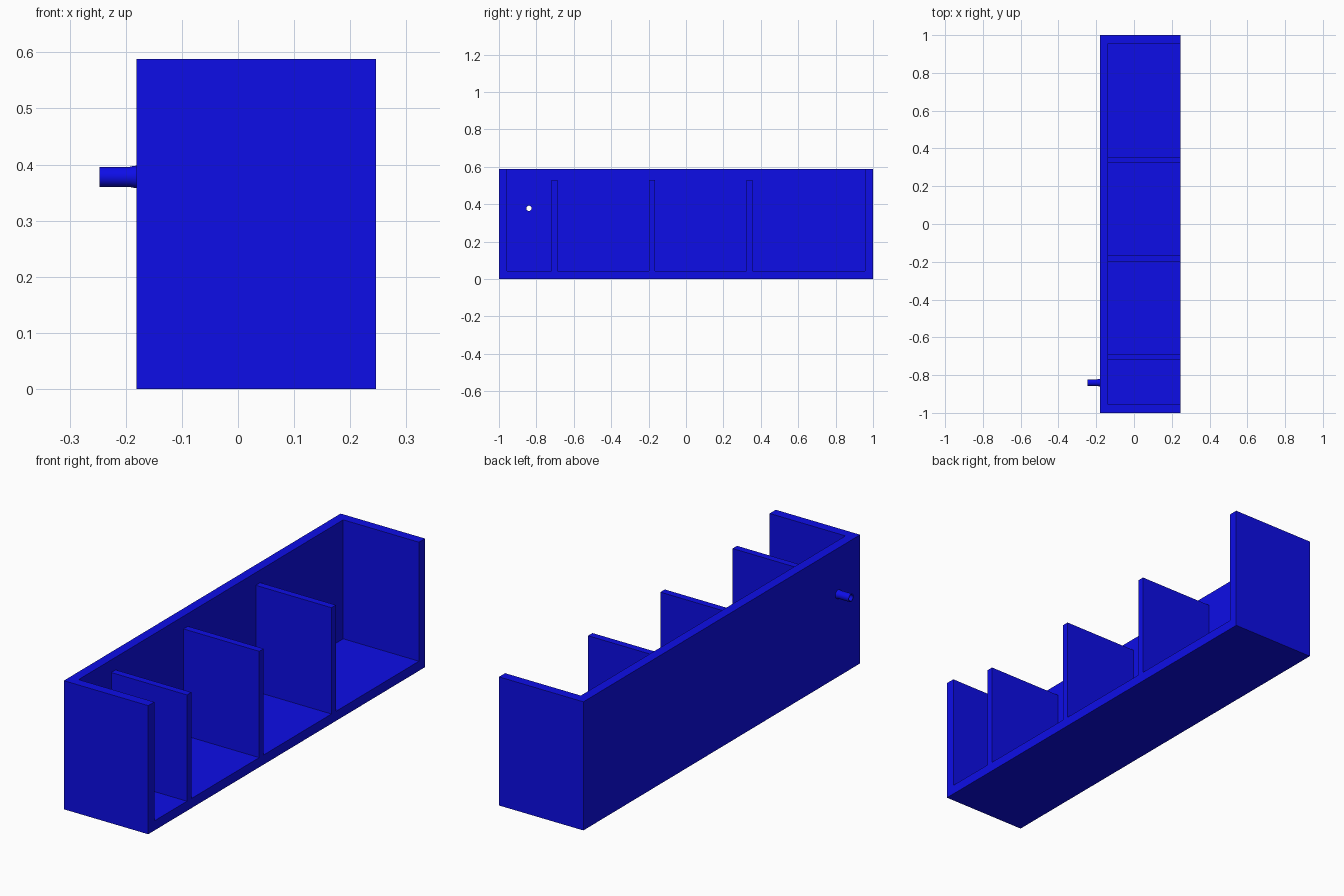
import bpy, bmesh, math
from mathutils import Matrix

if "Cube" in bpy.data.objects:
    bpy.data.objects.remove(bpy.data.objects["Cube"])

blue = bpy.data.materials.new("deep blue")
blue.diffuse_color = (0.004, 0.004, 0.8, 1)
blue.use_nodes = True
blue.node_tree.nodes["Principled BSDF"].inputs["Base Color"].default_value = blue.diffuse_color

X0, X1 = -0.181, 0.246      # closed back side, open side
H, T = 0.588, 0.044         # height, wall thickness
PY, PZ = -0.84, 0.378       # pipe axis
BORE = 0.014


def finish(name, bm):
    mesh = bpy.data.meshes.new(name)
    bmesh.ops.recalc_face_normals(bm, faces=bm.faces[:])
    bm.to_mesh(mesh)
    bm.free()
    obj = bpy.data.objects.new(name, mesh)
    mesh.materials.append(blue)
    bpy.context.collection.objects.link(obj)
    return obj


def box(name, lo, hi):
    bm = bmesh.new()
    size = [b - a for a, b in zip(lo, hi)]
    mid = [(a + b) / 2 for a, b in zip(lo, hi)]
    bmesh.ops.create_cube(bm, size=1, matrix=Matrix.Translation(mid) @ Matrix.Diagonal((*size, 1)))
    return finish(name, bm)


def revolve_x(name, profile, n=32):
    # closed profile of (x, radius) points spun around the pipe axis
    bm = bmesh.new()
    rings = [[bm.verts.new((x, PY + r * math.cos(2 * math.pi * i / n),
                            PZ + r * math.sin(2 * math.pi * i / n)))
              for i in range(n)] for x, r in profile]
    for a, b in zip(rings, rings[1:] + rings[:1]):
        for i in range(n):
            j = (i + 1) % n
            bm.faces.new((a[i], a[j], b[j], b[i]))
    return finish(name, bm)


# floor and end walls
box("floor", (X0, -1, 0), (X1, 1, T))
for s, name in ((-1, "front_end_wall"), (1, "back_end_wall")):
    y = sorted((s, s * (1 - T)))
    box(name, (X0, y[0], T), (X1, y[1], H))

# long wall with the drain hole cut through
wall = box("long_wall", (X0, -1 + T, T), (X0 + T, 1 - T, H))
bm = bmesh.new()
bmesh.ops.create_cone(bm, cap_ends=True, segments=32, radius1=BORE, radius2=BORE, depth=0.2,
                      matrix=Matrix.Translation((X0, PY, PZ)) @ Matrix.Rotation(math.pi / 2, 4, 'Y'))
cutter = finish("hole_cutter", bm)
mod = wall.modifiers.new("hole", 'BOOLEAN')
mod.operation = 'DIFFERENCE'
mod.object = cutter
mod.solver = 'EXACT'
bpy.context.view_layer.objects.active = wall
bpy.ops.object.modifier_apply(modifier="hole")
bpy.data.objects.remove(cutter)

# dividers, lower than the walls
for i in range(3):
    y = -0.704 + i * 0.522
    box(f"divider_{i + 1}", (X0 + T, y - 0.016, T), (X1, y + 0.016, 0.53))

# drain pipe with slight flare at the wall
pipe = revolve_x("drain_pipe", [(X0, BORE), (X0, 0.020), (-0.186, 0.0195), (-0.193, 0.018),
                                (-0.247, 0.018), (-0.247, BORE)])
bpy.ops.object.select_all(action='DESELECT')
pipe.select_set(True)
bpy.context.view_layer.objects.active = pipe
bpy.ops.object.shade_smooth_by_angle()
